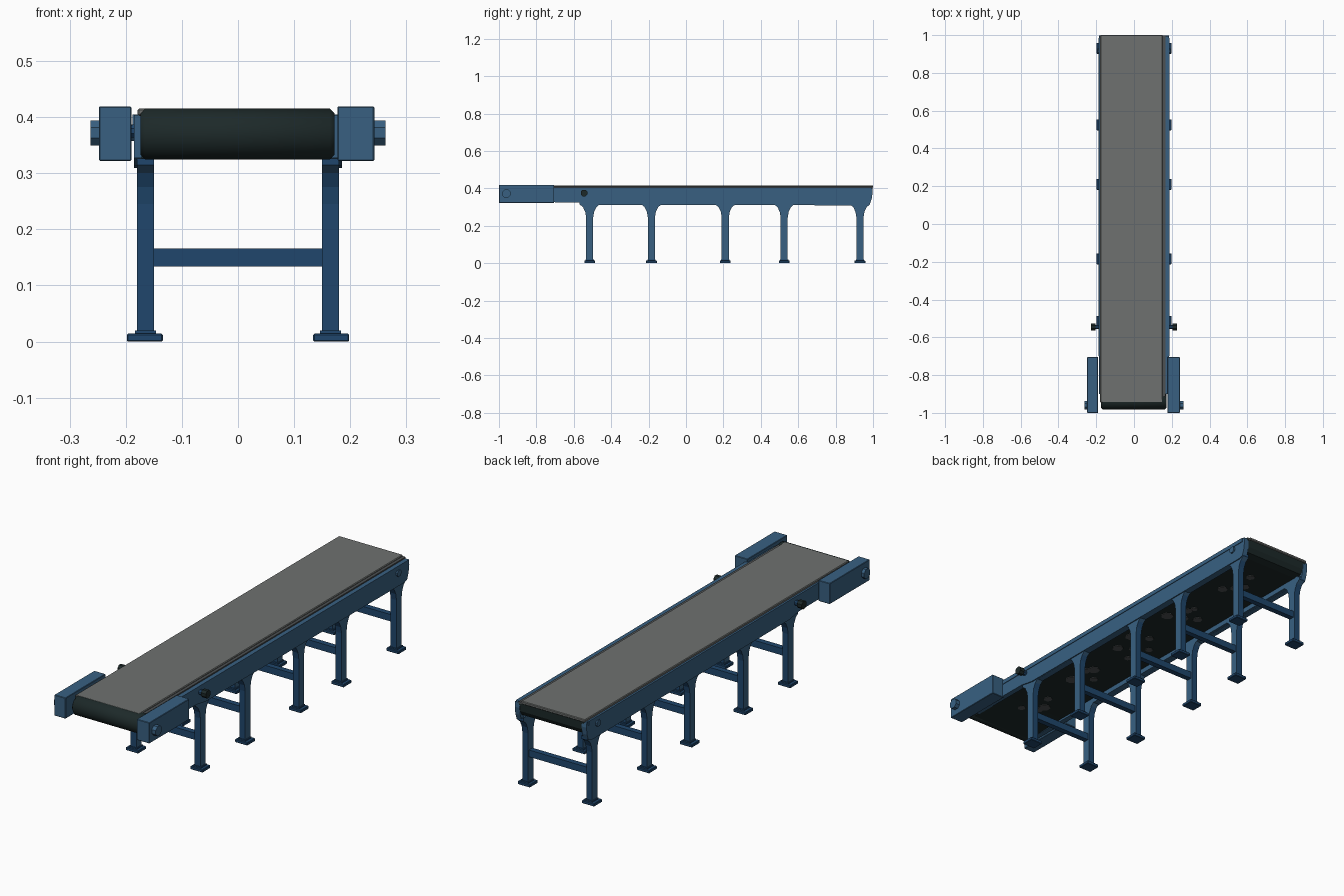
import bpy, bmesh, math, random
from mathutils import Matrix

if "Cube" in bpy.data.objects:
    bpy.data.objects.remove(bpy.data.objects["Cube"])

random.seed(4)


def mat(name, rgb):
    m = bpy.data.materials.new(name)
    m.diffuse_color = (*rgb, 1)
    m.use_nodes = True
    m.node_tree.nodes["Principled BSDF"].inputs["Base Color"].default_value = m.diffuse_color
    return m


BLUE = mat("steel blue", (0.040, 0.118, 0.222))
DEEP = mat("deep blue", (0.014, 0.062, 0.150))
GREY = mat("belt grey", (0.156, 0.165, 0.160))
DARK = mat("belt dark", (0.012, 0.022, 0.022))
SHADE = mat("worn grey", (0.075, 0.082, 0.085))


def finish(name, bm, *mats):
    bmesh.ops.recalc_face_normals(bm, faces=bm.faces)
    me = bpy.data.meshes.new(name)
    bm.to_mesh(me)
    bm.free()
    for m in mats:
        me.materials.append(m)
    ob = bpy.data.objects.new(name, me)
    bpy.context.collection.objects.link(ob)
    return ob


def box(name, x, y, z, m, bevel=0):
    bm = bmesh.new()
    bmesh.ops.create_cube(bm, size=1)
    for v in bm.verts:
        v.co = [lo + (hi - lo) * (c + 0.5) for c, (lo, hi) in zip(v.co, (x, y, z))]
    if bevel:
        bmesh.ops.bevel(bm, geom=bm.edges[:], offset=bevel, segments=1, affect='EDGES')
    return finish(name, bm, m)


def extrude(name, pts, x0, x1, *mats, drop=None):
    """Side profile (y, z) extruded along x; faces matching drop are hidden joints and removed."""
    bm = bmesh.new()
    f = bm.faces.new([bm.verts.new((x0, y, z)) for y, z in pts])
    r = bmesh.ops.extrude_face_region(bm, geom=[f])
    for v in r["geom"]:
        if isinstance(v, bmesh.types.BMVert):
            v.co.x = x1
    bmesh.ops.recalc_face_normals(bm, faces=bm.faces)
    if drop:
        bm.normal_update()
        hidden = [g for g in bm.faces if drop(g)]
        bmesh.ops.delete(bm, geom=hidden, context='FACES')
    return finish(name, bm, *mats)


def rod(name, x0, x1, y, z, r, m, sides=8):
    bm = bmesh.new()
    bmesh.ops.create_cone(bm, cap_ends=True, segments=sides, radius1=r, radius2=r, depth=abs(x1 - x0))
    turn = Matrix.Rotation(math.pi / sides, 4, 'Z')
    bm.transform(Matrix.Translation(((x0 + x1) / 2, y, z)) @ Matrix.Rotation(math.pi / 2, 4, 'Y') @ turn)
    return finish(name, bm, m)


# Belt: dark loop body, front drum, grey carrying surface and worn right edge
body = [(-0.94, 0.326), (-0.85, 0.328), (-0.7, 0.335), (0.95, 0.335), (0.982, 0.343),
        (0.995, 0.365), (0.997, 0.409), (-0.94, 0.409)]
extrude("belt_body", body, -0.172, 0.165, DARK, drop=lambda f: f.normal.z > 0.9)
drum = rod("front_drum", -0.174, 0.172, -0.936, 0.37, 0.0455, DARK, 24)
bev = drum.modifiers.new("soft_ends", 'BEVEL')
bev.width = 0.008
bev.limit_method = 'ANGLE'
bev.angle_limit = math.radians(50)
for p in drum.data.polygons:
    p.use_smooth = len(p.vertices) == 4
box("belt_top", (-0.179, 0.152), (-0.945, 1.0), (0.402, 0.4155), GREY, 0.003)
box("belt_worn_edge", (0.150, 0.166), (-0.93, 0.998), (0.400, 0.4095), SHADE)

# Grey wear patches under the belt, grouped between the legs
LEGS = [-0.515, -0.185, 0.21, 0.525, 0.93]
bm = bmesh.new()
for a, b in zip([-0.86] + LEGS, LEGS):
    for i in range(6):
        y = a + (b - a) * (0.2 + 0.6 * (i + 0.5) / 6)
        x = (-0.06, 0.05, 0.0)[i % 3] + random.uniform(-0.03, 0.03)
        r = random.uniform(0.016, 0.03)
        bmesh.ops.create_cone(bm, cap_ends=True, segments=7, radius1=r, radius2=r, depth=0.005,
                              matrix=Matrix.Translation((x, y, 0.3345)))
finish("underside_patches", bm, SHADE)

rail = [(-0.9, 0.327), (-0.57, 0.325), (-0.5, 0.313), (0.96, 0.309), (0.983, 0.316),
        (0.993, 0.345), (0.998, 0.38), (0.995, 0.404), (-0.9, 0.404)]
half = [(0.019, 0.01), (0.019, 0.245), (0.024, 0.275), (0.036, 0.300), (0.055, 0.315), (0.055, 0.33)]

for s, side in ((-1, "left"), (1, "right")):
    # Side rails with a lower flange and an upper lip
    extrude(f"{side}_rail", rail, s * 0.16, s * 0.185, BLUE)
    box(f"{side}_rail_flange", sorted((s * 0.15, s * 0.18)), (-0.56, 0.97), (0.312, 0.337), BLUE)
    box(f"{side}_rail_lip", sorted((s * 0.17, s * 0.188)), (-0.7, 0.985), (0.386, 0.405), BLUE)
    # Drive housings at the front with their end knobs
    inner, outer = (0.177, 0.243) if s > 0 else (0.190, 0.248)
    box(f"{side}_drive_housing", sorted((s * inner, s * outer)), (-1.0, -0.705), (0.322, 0.419), BLUE, 0.002)
    rod(f"{side}_housing_knob", s * 0.24, s * 0.263, -0.96, 0.372, 0.024, BLUE)
    # Small adjusters on the rails
    rod(f"{side}_adjuster_stem", s * 0.18, s * 0.21, -0.545, 0.375, 0.012, DEEP)
    rod(f"{side}_adjuster_knob", s * 0.203, s * 0.228, -0.545, 0.375, 0.019, DARK)
    rod(f"{side}_rear_bolt", s * 0.18, s * 0.192, 0.915, 0.372, 0.016, BLUE)
    # Legs with flared tops, deeper blue on front and back faces
    for i, y in enumerate(LEGS, 1):
        pts = [(y + a, z) for a, z in half] + [(y - a, z) for a, z in reversed(half)]
        leg = extrude(f"{side}_leg_{i}", pts, s * 0.15, s * 0.18, BLUE, DEEP,
                      drop=lambda f: abs(f.normal.z) > 0.99)
        for p in leg.data.polygons:
            p.material_index = int(abs(p.normal.y) > 0.7)
        box(f"{side}_foot_{i}", sorted((s * 0.134, s * 0.198)), (y - 0.029, y + 0.029), (0, 0.014), DEEP, 0.002)
        box(f"{side}_foot_collar_{i}", sorted((s * 0.146, s * 0.184)), (y - 0.022, y + 0.022), (0.01, 0.02), DEEP)

# Cross bars tying each pair of legs
for i, y in enumerate(LEGS, 1):
    box(f"cross_bar_{i}", (-0.155, 0.155), (y - 0.013, y + 0.013), (0.134, 0.166), DEEP)
